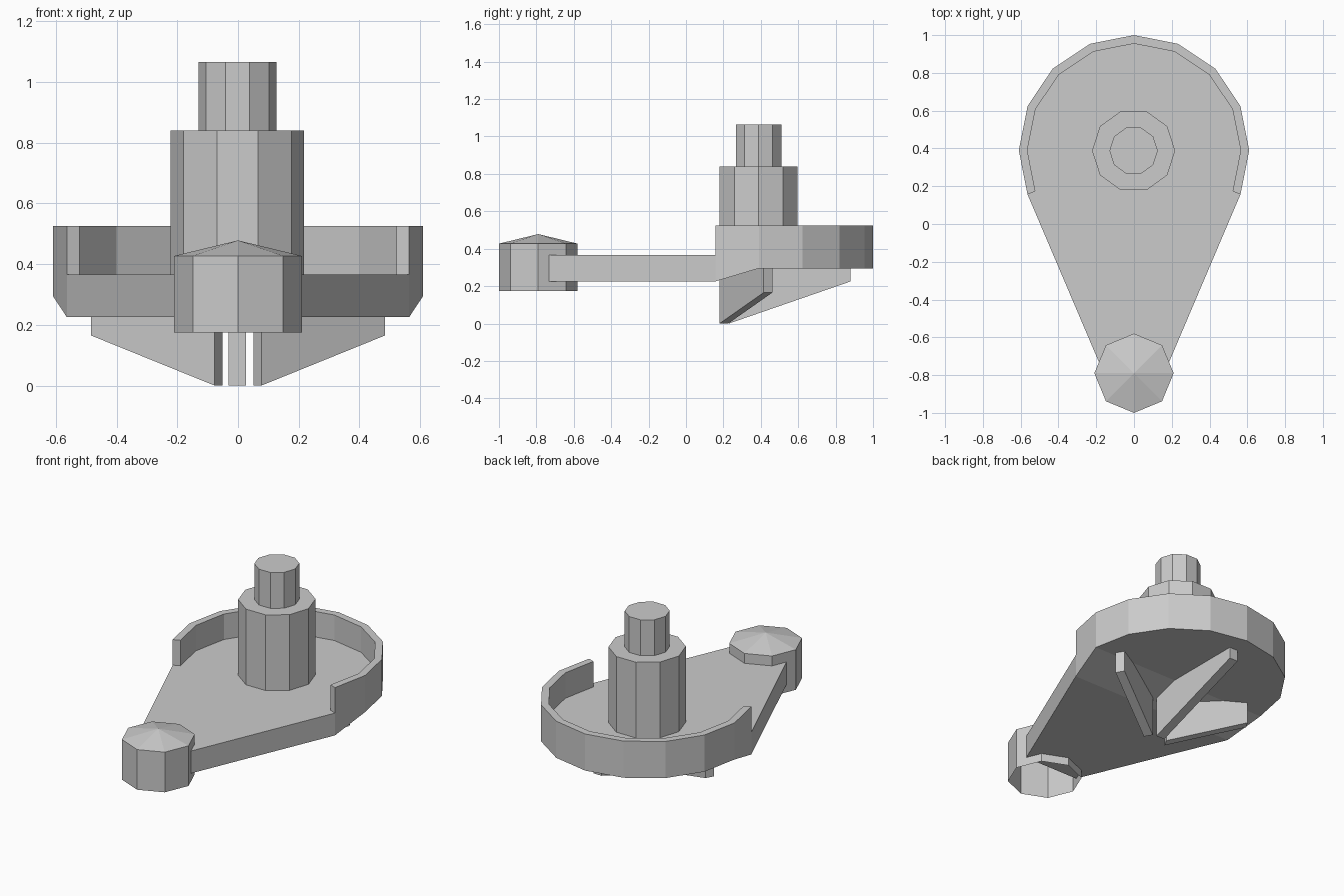
import bpy, bmesh
from math import sin, cos, pi, radians
from mathutils import Matrix

if "Cube" in bpy.data.objects:
    bpy.data.objects.remove(bpy.data.objects["Cube"])


def finish(bm, name):
    bmesh.ops.recalc_face_normals(bm, faces=bm.faces)
    mesh = bpy.data.meshes.new(name)
    bm.to_mesh(mesh)
    bm.free()
    obj = bpy.data.objects.new(name, mesh)
    bpy.context.collection.objects.link(obj)
    return obj


def lathe(name, sides, profile, x, y):
    """Faceted turned part; a zero radius at the end makes a point, otherwise a flat cap."""
    bm = bmesh.new()
    rings = [[bm.verts.new((x + r * cos(2 * pi * i / sides), y + r * sin(2 * pi * i / sides), z))
              for i in range(sides)] for r, z in profile if r > 0]
    for a, b in zip(rings, rings[1:]):
        for i in range(sides):
            j = (i + 1) % sides
            bm.faces.new((a[i], a[j], b[j], b[i]))
    top = rings[-1]
    if profile[-1][0] > 0:
        bm.faces.new(top)
    else:
        tip = bm.verts.new((x, y, profile[-1][1]))
        for i in range(sides):
            bm.faces.new((top[i], top[(i + 1) % sides], tip))
    return finish(bm, name)


def fin(name, x, y, angle, length, z_end, thick):
    """Tapered rib running outward from (x, y)."""
    bm = bmesh.new()
    profile = [(0, 0), (length, z_end), (length, 0.297), (0, 0.297)]
    face = bm.faces.new([bm.verts.new((s, -thick / 2, z)) for s, z in profile])
    ext = bmesh.ops.extrude_face_region(bm, geom=[face])["geom"]
    bmesh.ops.translate(bm, vec=(0, thick, 0),
                        verts=[v for v in ext if isinstance(v, bmesh.types.BMVert)])
    bm.transform(Matrix.Translation((x, y, 0)) @ Matrix.Rotation(radians(angle), 4, 'Z'))
    return finish(bm, name)


# Teardrop tray with raised rim round the back
CY, FLOOR, RIM, LOW, HIGH = 0.39, 0.365, 0.525, 0.225, 0.295
bm = bmesh.new()


def arc(r, z):
    return [bm.verts.new((r * cos(radians(a)), CY + r * sin(radians(a)), z))
            for a in [-22.5 + 22.5 * i for i in range(11)]]


bottom, outer, inner, floor = arc(0.61, HIGH), arc(0.61, RIM), arc(0.565, RIM), arc(0.565, FLOOR)
bottom[0].co.z = bottom[10].co.z = LOW
step = {i: bm.verts.new((*outer[i].co.xy, FLOOR)) for i in (0, 10)}
tail_top = {i: bm.verts.new((x, -0.733, FLOOR)) for i, x in ((0, 0.185), (10, -0.185))}
tail_low = {i: bm.verts.new((x, -0.733, LOW)) for i, x in ((0, 0.185), (10, -0.185))}
for i in range(10):
    j = i + 1
    wall = [bottom[i], bottom[j], outer[j], outer[i]]
    if i == 0:
        wall.append(step[0])
    if j == 10:
        wall.insert(2, step[10])
    bm.faces.new(wall)
    bm.faces.new((outer[i], outer[j], inner[j], inner[i]))
    bm.faces.new((inner[i], inner[j], floor[j], floor[i]))
for i in (0, 10):
    bm.faces.new((outer[i], inner[i], floor[i], step[i]))
    bm.faces.new((bottom[i], step[i], tail_top[i], tail_low[i]))
bm.faces.new(floor + [step[10], tail_top[10], tail_top[0], step[0]])
bm.faces.new((tail_top[0], tail_top[10], tail_low[10], tail_low[0]))
bm.faces.new((bottom[0], bottom[10], tail_low[10], tail_low[0]))
bm.faces.new((bottom[0], bottom[1], bottom[9], bottom[10]))
bm.faces.new(bottom[1:10])
finish(bm, "tray")

# Stepped post
lathe("post", 10, [(0.22, FLOOR), (0.22, 0.84), (0.128, 0.84), (0.128, 1.065)], -0.002, 0.388)

# Front knob: open-bottomed shell with shallow pointed cap
lathe("front_knob", 8, [(0.21, 0.175), (0.21, 0.427), (0, 0.478)], 0, -0.79)

# Three ribs underneath
fin("back_rib", -0.002, 0.23, 90, 0.65, 0.225, 0.057)
fin("right_rib", 0.064, 0.203, 30, 0.47, 0.165, 0.054)
fin("left_rib", -0.064, 0.203, 150, 0.47, 0.165, 0.054)
